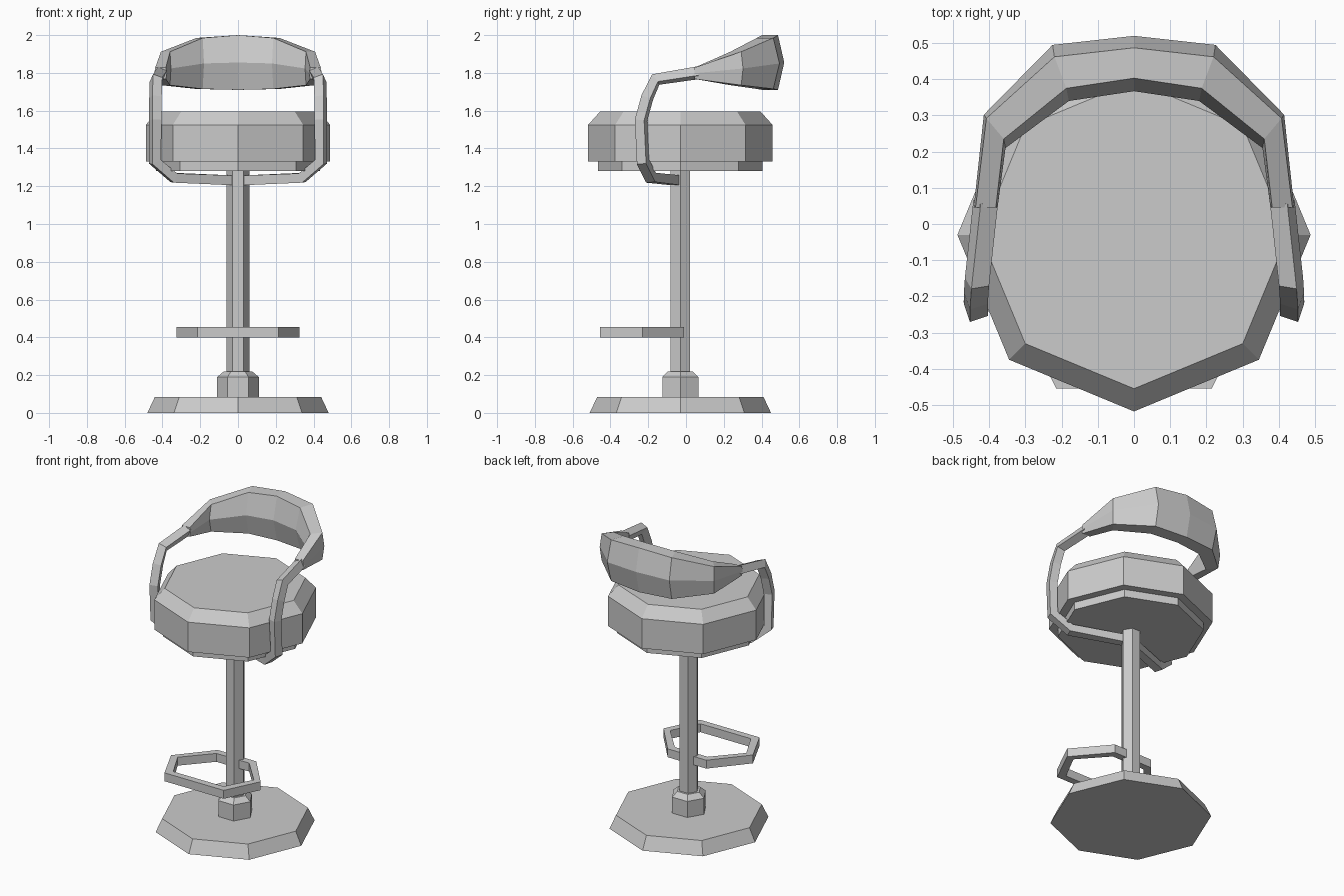
import bpy, bmesh
from math import cos, sin, tau
from mathutils import Vector

cube = bpy.data.objects.get("Cube")
if cube:
    bpy.data.objects.remove(cube)

grey = bpy.data.materials.new("light_grey")
grey.use_nodes = True
GREY = (0.6, 0.6, 0.6, 1)
grey.diffuse_color = GREY
grey.node_tree.nodes["Principled BSDF"].inputs["Base Color"].default_value = GREY

AXIS_Y = -0.03  # the stand sits slightly forward of the centre


def loft(name, rings, closed=False, cap_start=True, cap_end=True, mirror=False):
    """Skin a row of cross-sections with equal point counts."""
    bm = bmesh.new()
    rows = [[bm.verts.new(p) for p in ring] for ring in rings]
    pairs = list(zip(rows, rows[1:]))
    if closed:
        pairs.append((rows[-1], rows[0]))
    for a, b in pairs:
        n = len(a)
        for i in range(n):
            j = (i + 1) % n
            bm.faces.new((a[i], a[j], b[j], b[i]))
    if not closed:
        if cap_start:
            bm.faces.new(rows[0][::-1])
        if cap_end:
            bm.faces.new(rows[-1])
    if mirror:
        seam = bmesh.ops.duplicate(bm, geom=bm.verts[:] + bm.edges[:] + bm.faces[:])
        for v in seam["geom"]:
            if isinstance(v, bmesh.types.BMVert):
                v.co.x = -v.co.x
        bmesh.ops.remove_doubles(bm, verts=bm.verts[:], dist=0.0005)
    bmesh.ops.recalc_face_normals(bm, faces=bm.faces[:])
    mesh = bpy.data.meshes.new(name)
    bm.to_mesh(mesh)
    bm.free()
    mesh.materials.append(grey)
    obj = bpy.data.objects.new(name, mesh)
    bpy.context.collection.objects.link(obj)
    return obj


def turned(name, sides, profile):
    """Low-poly lathe from (radius, height) pairs."""
    return loft(name, [[(r * cos(tau * i / sides), AXIS_Y + r * sin(tau * i / sides), z)
                        for i in range(sides)] for r, z in profile])


def bar_rings(path, half):
    """Square sections carried along a path, starting square to the x axis."""
    pts = [Vector(p) for p in path]
    normal, tangent, rings = Vector((0, 1, 0)), Vector((1, 0, 0)), []
    for i, p in enumerate(pts):
        if i:
            ahead = (pts[min(i + 1, len(pts) - 1)] - p).normalized()
            behind = (p - pts[i - 1]).normalized()
            new = (ahead + behind).normalized()
            normal = tangent.rotation_difference(new) @ normal
            tangent = new
        side = tangent.cross(normal)
        rings.append([p + half * (a * normal + b * side)
                      for a, b in ((-1, -1), (1, -1), (1, 1), (-1, 1))])
    return rings


# Stand
turned("base", 8, [(0.48, 0), (0.44, 0.085)])
turned("collar", 6, [(0.11, 0.085), (0.11, 0.19), (0.075, 0.22)])
turned("pole", 6, [(0.06, 0.2), (0.06, 1.29)])

# Seat
turned("seat_plate", 8, [(0.435, 1.28), (0.435, 1.34)])
turned("seat_cushion", 8, [(0.488, 1.33), (0.488, 1.525), (0.425, 1.595)])

# Footrest ring
ring_half = [(0.215, -0.455), (0.325, -0.23), (0.14, -0.01)]
outline = ring_half + [(-x, y) for x, y in reversed(ring_half)]
footrest = []
for x, y in outline:
    ix, iy = x * 0.85, -0.232 + (y + 0.232) * 0.8
    footrest.append([(x, y, 0.4), (x, y, 0.455), (ix, iy, 0.455), (ix, iy, 0.4)])
loft("footrest", footrest, closed=True)

# Bent arm frame under the seat and up both sides
arm = [(0, -0.04, 1.23), (0.34, -0.185, 1.245), (0.44, -0.228, 1.33),
       (0.437, -0.238, 1.55), (0.437, -0.205, 1.67), (0.434, -0.16, 1.765),
       (0.41, 0.06, 1.8)]
loft("arm_frame", bar_rings(arm, 0.026), cap_start=False, mirror=True)

# Padded backrest: outer bulge, outer rim, inner rim, inner bulge, low and high z
stations = [
    ((0, 0.52), (0, 0.487), (0, 0.403), (0, 0.367), 1.71, 2.0),
    ((0.225, 0.495), (0.22, 0.462), (0.187, 0.375), (0.18, 0.34), 1.715, 1.985),
    ((0.415, 0.302), (0.408, 0.292), (0.36, 0.235), (0.355, 0.21), 1.735, 1.912),
    ((0.443, 0.045), (0.438, 0.045), (0.382, 0.045), (0.377, 0.045), 1.768, 1.828),
]
pad = []
for bulge, rim, inner_rim, inner, low, high in stations:
    mid = (low + high) / 2
    pad.append([(*bulge, mid), (*rim, high), (*inner_rim, high),
                (*inner, mid), (*inner_rim, low), (*rim, low)])
loft("backrest", pad, cap_start=False, mirror=True)
